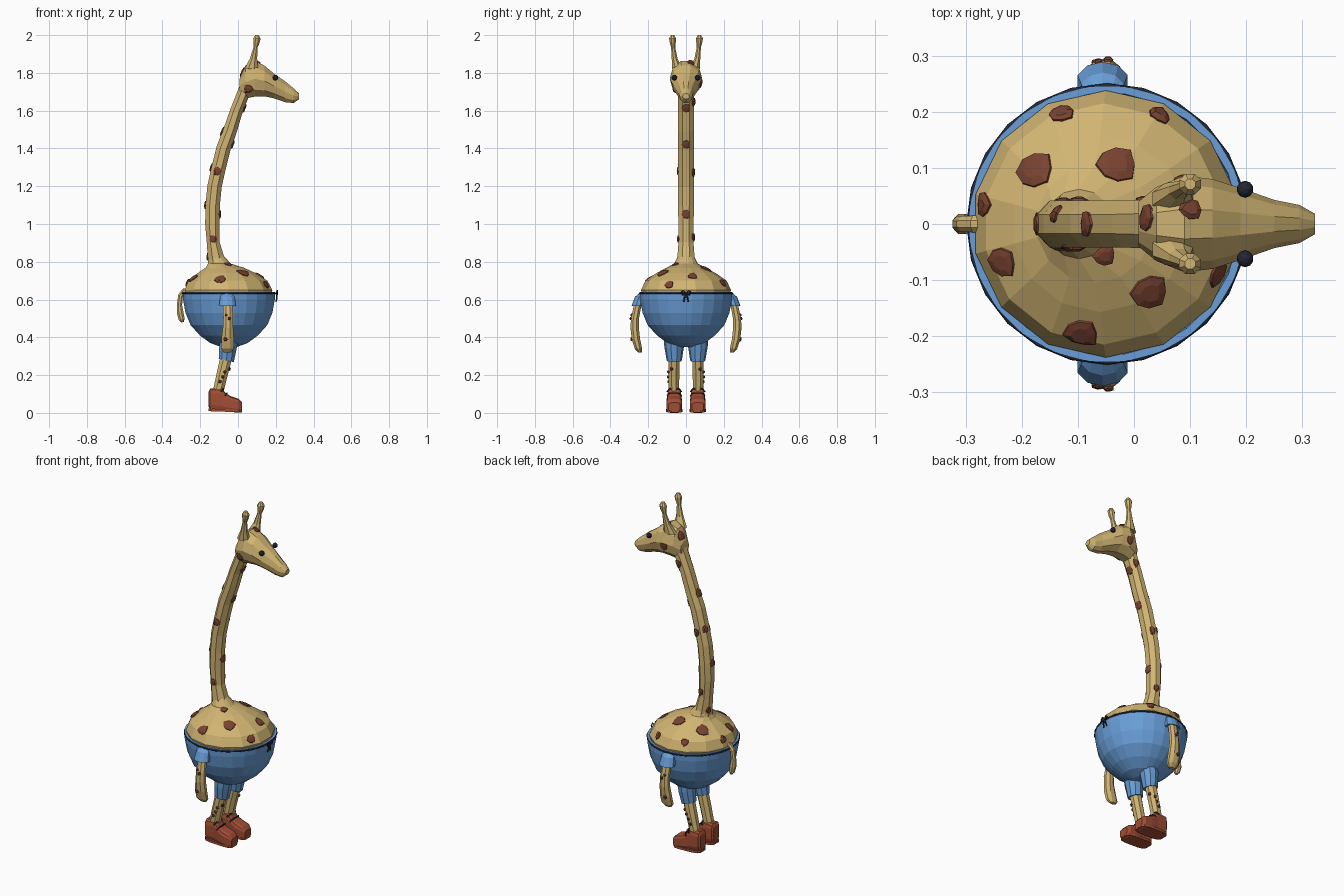
import bpy, bmesh, math
from mathutils import Vector
from mathutils.bvhtree import BVHTree


def material(name, rgb):
    m = bpy.data.materials.new(name)
    m.diffuse_color = (*rgb, 1)
    return m


TAN = material("tan_hide", (0.64, 0.46, 0.17))
BROWN = material("brown_spot", (0.19, 0.055, 0.03))
BLUE = material("blue_cloth", (0.14, 0.34, 0.68))
RED = material("red_leather", (0.36, 0.075, 0.035))
DARK = material("dark_cord", (0.015, 0.02, 0.035))


def finish(name, bm, mat):
    bmesh.ops.recalc_face_normals(bm, faces=bm.faces)
    me = bpy.data.meshes.new(name)
    bm.to_mesh(me)
    tree = BVHTree.FromBMesh(bm)
    bm.free()
    me.materials.append(mat)
    bpy.context.collection.objects.link(bpy.data.objects.new(name, me))
    return tree


def loft(name, rings, n, mat, power=1.0, caps=True):
    """Skin rings (x, y, z, half_x, half_y, lean of the axis towards +x in degrees)."""
    bm = bmesh.new()
    loops = []
    for x, y, z, a, b, lean in rings:
        u = Vector((math.cos(math.radians(lean)), 0, -math.sin(math.radians(lean))))
        loop = []
        for i in range(n):
            t = 2 * math.pi * (i + 0.5) / n
            c, s = (math.copysign(abs(f) ** power, f) for f in (math.cos(t), math.sin(t)))
            loop.append(bm.verts.new(Vector((x, y, z)) + u * a * c + Vector((0, b * s, 0))))
        loops.append(loop)
    for p, q in zip(loops, loops[1:]):
        for i in range(n):
            j = (i + 1) % n
            bm.faces.new((p[i], p[j], q[j], q[i]))
    if caps:
        bm.faces.new(loops[0])
        bm.faces.new(loops[-1])
    return finish(name, bm, mat)


def profile_x(stations, y):
    """Upright rings along x from (x, bottom, top, half_width)."""
    return [(x, y, (lo + hi) / 2, (hi - lo) / 2, w, 90) for x, lo, hi, w in stations]


def spot(name, tree, point, r):
    """Thin eight-sided patch draped over the nearest surface."""
    loc, nor, _, _ = tree.find_nearest(Vector(point))
    u = nor.orthogonal().normalized()
    v = nor.cross(u)
    bm = bmesh.new()
    loops = []
    for scale, lift in ((1.0, -0.003), (0.93, 0.004), (0.5, 0.007)):
        loop = []
        for i in range(8):
            t = math.tau * i / 8
            k = r * scale * (1.12 if i % 3 == 0 else 0.95)
            p, m, _, _ = tree.find_nearest(loc + u * math.cos(t) * k + v * math.sin(t) * k)
            loop.append(bm.verts.new(p + m * lift))
        loops.append(loop)
    for p, q in zip(loops, loops[1:]):
        for i in range(8):
            bm.faces.new((p[i], p[(i + 1) % 8], q[(i + 1) % 8], q[i]))
    bm.faces.new(loops[-1])
    finish(name, bm, BROWN)


def cord(name, pts, r, mat=DARK, cyclic=False):
    cu = bpy.data.curves.new(name, "CURVE")
    cu.dimensions = "3D"
    cu.bevel_depth, cu.bevel_resolution = r, 1
    sp = cu.splines.new("POLY")
    sp.points.add(len(pts) - 1)
    for p, co in zip(sp.points, pts):
        p.co = (*co, 1)
    sp.use_cyclic_u = cyclic
    cu.materials.append(mat)
    bpy.context.collection.objects.link(bpy.data.objects.new(name, cu))


# Round upper body
body = loft("upper_body", [(cx, 0, z, r, r, 0) for cx, z, r in (
    (-0.05, 0.60, 0.225), (-0.05, 0.65, 0.238), (-0.054, 0.70, 0.215), (-0.06, 0.74, 0.157),
    (-0.07, 0.768, 0.105), (-0.098, 0.79, 0.062), (-0.115, 0.83, 0.042))], 14, TAN)

# Long curved neck
neck = loft("neck", [(cx, 0, z, a, b, lean) for cx, z, a, b, lean in (
    (-0.10, 0.76, 0.07, 0.07, -15), (-0.115, 0.81, 0.048, 0.05, -12), (-0.131, 0.90, 0.037, 0.043, -7),
    (-0.136, 1.00, 0.041, 0.044, 0), (-0.134, 1.10, 0.041, 0.045, 4), (-0.124, 1.20, 0.041, 0.045, 8),
    (-0.102, 1.30, 0.041, 0.045, 13), (-0.077, 1.40, 0.041, 0.045, 16), (-0.040, 1.50, 0.039, 0.045, 19),
    (-0.008, 1.60, 0.036, 0.045, 19), (0.028, 1.69, 0.036, 0.047, 22), (0.065, 1.77, 0.04, 0.055, 25))], 8, TAN)

# Head with tapering muzzle
head = loft("head", profile_x((
    (0.008, 1.69, 1.77, 0.04), (0.04, 1.66, 1.845, 0.066), (0.09, 1.67, 1.868, 0.086),
    (0.14, 1.672, 1.843, 0.08), (0.19, 1.662, 1.80, 0.064), (0.25, 1.642, 1.758, 0.043),
    (0.295, 1.638, 1.72, 0.034), (0.323, 1.66, 1.692, 0.018)), 0), 10, TAN)

# Bowl-shaped shorts with a folded rim
loft("shorts", [(-0.048, 0, z, r, r, 0) for z, r in (
    (0.63, 0.232), (0.641, 0.234), (0.641, 0.247), (0.60, 0.245), (0.53, 0.232), (0.465, 0.205),
    (0.41, 0.155), (0.37, 0.10), (0.35, 0.045))], 24, BLUE)

# Waist cord and bow
cord("waist_cord", [(-0.048 + 0.246 * math.cos(t), 0.246 * math.sin(t), 0.634)
                    for t in (math.tau * i / 24 for i in range(24))], 0.005, cyclic=True)
for side, s in (("left", 1), ("right", -1)):
    cord(side + "_bow_loop", [(0.203, 0, 0.63), (0.208, s * 0.014, 0.648), (0.208, s * 0.025, 0.638),
                              (0.207, s * 0.018, 0.624)], 0.004, cyclic=True)
    cord(side + "_bow_end", [(0.203, 0, 0.63), (0.206, s * 0.008, 0.61), (0.201, s * 0.013, 0.588)], 0.004)

# Tail
loft("tail", [(x, 0, z, a, a, lean) for x, z, a, lean in (
    (-0.25, 0.645, 0.016, -90), (-0.285, 0.645, 0.016, -115), (-0.304, 0.62, 0.015, -150),
    (-0.31, 0.57, 0.015, -180), (-0.306, 0.53, 0.019, -190), (-0.298, 0.495, 0.017, -195),
    (-0.294, 0.48, 0.008, -195))], 8, TAN)

for side, s in (("left", 1), ("right", -1)):
    # Horn with knob
    loft(side + "_horn", [(x, s * y, z, a, b, 0) for x, y, z, a, b in (
        (0.07, 0.045, 1.82, 0.04, 0.03), (0.082, 0.06, 1.875, 0.021, 0.017), (0.093, 0.068, 1.935, 0.012, 0.012),
        (0.098, 0.07, 1.96, 0.018, 0.017), (0.10, 0.071, 1.982, 0.021, 0.02), (0.10, 0.071, 2.0, 0.01, 0.01))], 8, TAN)

    # Eye
    bm = bmesh.new()
    bmesh.ops.create_icosphere(bm, subdivisions=2, radius=0.015)
    bmesh.ops.translate(bm, verts=bm.verts, vec=(0.198, s * 0.062, 1.775))
    finish(side + "_eye", bm, DARK)

    # Flared sleeve and arm with mitten hand
    loft(side + "_sleeve", [(-0.056, s * y, z, a, b, 0) for y, z, a, b in (
        (0.222, 0.635, 0.03, 0.022), (0.24, 0.615, 0.04, 0.03), (0.255, 0.565, 0.047, 0.034),
        (0.255, 0.57, 0.032, 0.024))], 10, BLUE)
    arm = loft(side + "_arm", [(x, s * y, z, a, b, 0) for x, y, z, a, b in (
        (-0.056, 0.24, 0.62, 0.022, 0.018), (-0.054, 0.258, 0.56, 0.027, 0.022), (-0.052, 0.27, 0.50, 0.028, 0.023),
        (-0.053, 0.272, 0.45, 0.03, 0.024), (-0.055, 0.265, 0.39, 0.036, 0.024),
        (-0.056, 0.252, 0.34, 0.036, 0.021), (-0.056, 0.244, 0.32, 0.022, 0.011))], 8, TAN)
    for x, z, r in ((-0.07, 0.525, 0.008), (-0.046, 0.505, 0.009), (-0.066, 0.385, 0.011)):
        spot(side + "_arm_spot", arm, (x, s * 0.32, z), r)

    # Shorts leg, bare leg and boot
    loft(side + "_shorts_leg", [(-0.045, s * 0.062, 0.42, 0.055, 0.055, 12), (-0.053, s * 0.063, 0.35, 0.049, 0.052, 12),
                                (-0.062, s * 0.062, 0.277, 0.043, 0.04, 12),
                                (-0.061, s * 0.062, 0.28, 0.034, 0.032, 12)], 10, BLUE)
    leg = loft(side + "_leg", [(-0.058, s * 0.063, 0.31, 0.034, 0.032, 12), (-0.085, s * 0.064, 0.20, 0.032, 0.031, 12),
                               (-0.108, s * 0.064, 0.10, 0.03, 0.029, 12)], 8, TAN)
    for x, z in ((-0.06, 0.215), (-0.08, 0.19), (-0.095, 0.165)):
        spot(side + "_leg_spot", leg, (x, s * 0.12, z), 0.009)
    spot(side + "_shin_spot", leg, (0, s * 0.08, 0.22), 0.01)
    loft(side + "_boot", profile_x((
        (-0.155, 0.03, 0.115, 0.026), (-0.147, 0.014, 0.13, 0.035), (-0.085, 0.008, 0.132, 0.037),
        (-0.068, 0.006, 0.108, 0.039), (-0.04, 0.005, 0.09, 0.042), (0.003, 0.0, 0.075, 0.042),
        (0.022, 0.008, 0.055, 0.03)), s * 0.062), 12, RED, power=0.5)
    loft(side + "_sole", [(-0.067, s * 0.062, z, 0.09, 0.044, 2) for z in (0.006, 0.02)], 12, RED, power=0.5)

    # Laces
    for x, z in ((-0.078, 0.128), (-0.058, 0.105)):
        cord(side + "_lace", [(x - 0.012, s * 0.062 - 0.038, z - 0.016), (x, s * 0.062 - 0.025, z),
                              (x, s * 0.062 + 0.025, z), (x - 0.012, s * 0.062 + 0.038, z - 0.016)], 0.004)

# Spots on the hide
for x, y, z, r in ((-0.185, 0.105, 0.76, 0.036), (-0.03, 0.11, 0.77, 0.036), (-0.13, 0.20, 0.70, 0.024),
                   (0.045, 0.195, 0.69, 0.022), (-0.27, 0.035, 0.69, 0.024), (-0.24, -0.07, 0.72, 0.029),
                   (-0.095, -0.197, 0.71, 0.031), (0.03, -0.125, 0.75, 0.034), (0.15, -0.09, 0.68, 0.024),
                   (0.12, 0.035, 0.73, 0.027), (-0.05, -0.06, 0.80, 0.02)):
    spot("body_spot", body, (x, y, z), r)
for x, y, z, r in ((-0.11, -0.1, 1.28, 0.024), (-0.13, -0.1, 0.92, 0.021), (-0.2, 0, 1.10, 0.022),
                   (-0.14, 0, 1.51, 0.025), (0.03, 0, 1.40, 0.025), (-0.02, 0.0, 1.05, 0.025),
                   (0.09, 0, 1.59, 0.025), (-0.08, 0.1, 1.27, 0.024), (-0.12, 0.1, 0.93, 0.022),
                   (-0.22, 0.02, 0.82, 0.02), (-0.2, 0.02, 1.31, 0.022), (0.035, 0.1, 1.64, 0.024)):
    spot("neck_spot", neck, (x, y, z), r)
for x, y, z, r in ((0.04, -0.12, 1.70, 0.026), (0.12, 0.035, 1.90, 0.024), (-0.02, 0.012, 1.82, 0.027),
                   (0.09, 0.13, 1.73, 0.024)):
    spot("head_spot", head, (x, y, z), r)
